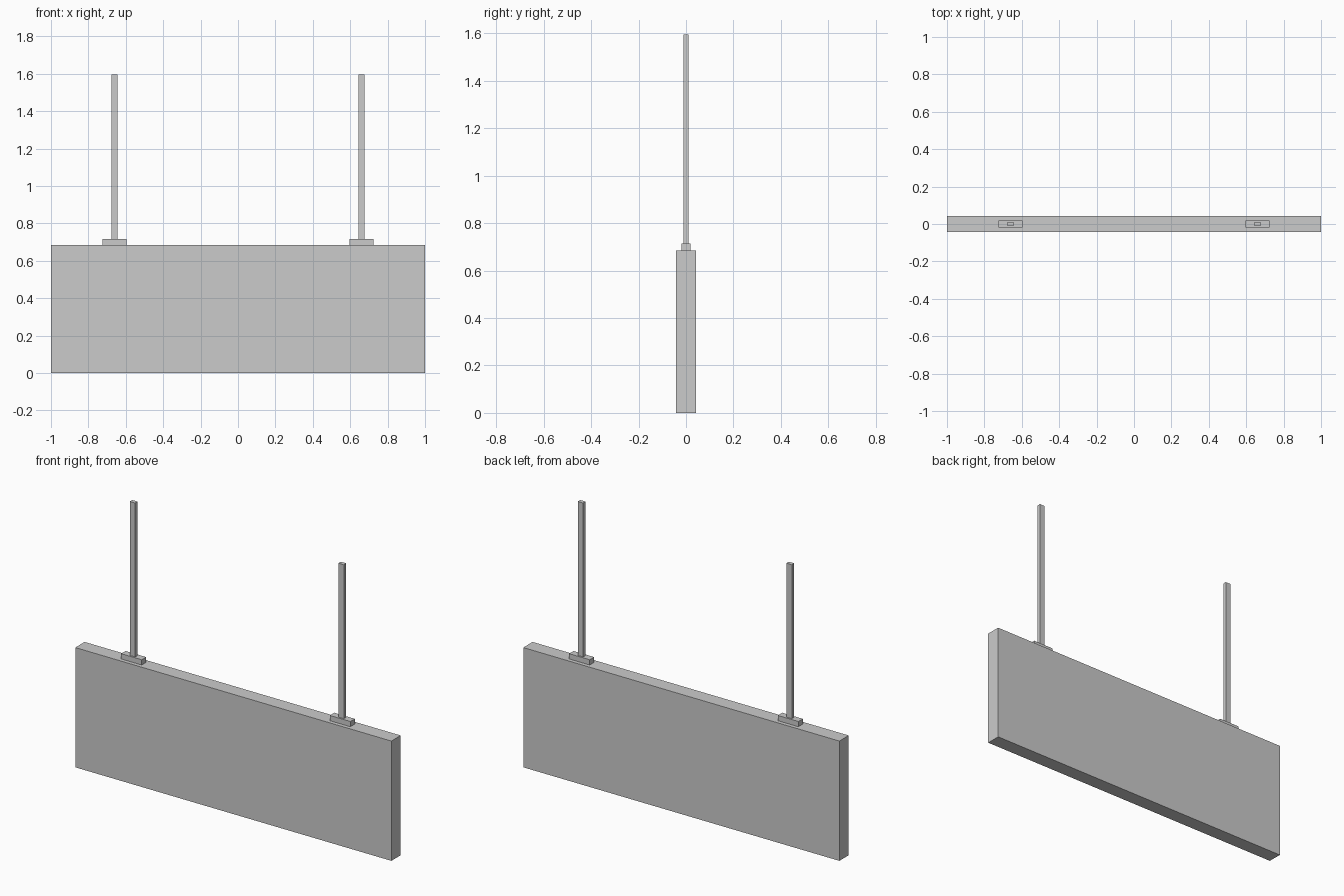
import bpy

if "Cube" in bpy.data.objects:
    bpy.data.objects.remove(bpy.data.objects["Cube"])


def box(name, x, y, z):
    """Axis-aligned box from (min, max) ranges."""
    bpy.ops.mesh.primitive_cube_add(size=1)
    ob = bpy.context.object
    ob.name = ob.data.name = name
    for v in ob.data.vertices:
        v.co = [r[0] if c < 0 else r[1] for c, r in zip(v.co, (x, y, z))]
    return ob


PANEL_TOP, PLATE_TOP, ROD_TOP = 0.685, 0.715, 1.595
HANGER_X = 0.66

# Hanging sign panel
box("sign_panel", (-1, 1), (-0.042, 0.042), (0, PANEL_TOP))

# Mounting plate and hanging rod on each side
for side, sx in (("left", -1), ("right", 1)):
    cx = sx * HANGER_X
    box(f"mounting_plate_{side}", (cx - 0.065, cx + 0.065),
        (-0.02, 0.02), (PANEL_TOP, PLATE_TOP))
    box(f"hanging_rod_{side}", (cx - 0.017, cx + 0.017),
        (-0.011, 0.011), (PLATE_TOP, ROD_TOP))
